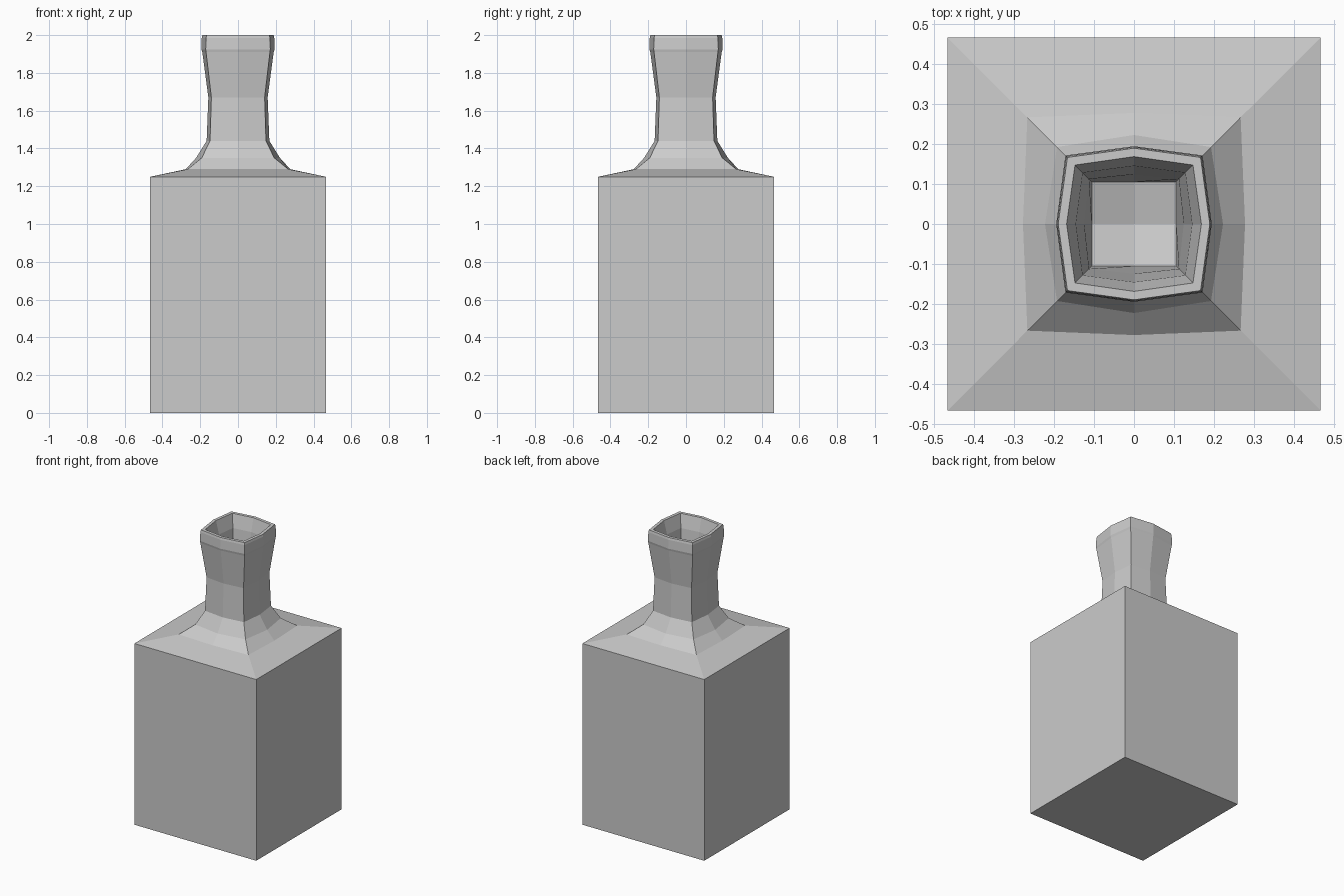
import bpy, bmesh

if "Cube" in bpy.data.objects:
    bpy.data.objects.remove(bpy.data.objects["Cube"])

# Cross-sections: (corner half-width, side-middle half-width, z), outside then down inside the neck
SECTIONS = [
    (0.465, 0.465, 0.0), (0.465, 0.465, 1.25),      # square body
    (0.266, 0.277, 1.29), (0.192, 0.222, 1.35),     # sloping shoulder
    (0.148, 0.166, 1.44), (0.141, 0.157, 1.67),     # neck
    (0.169, 0.189, 1.91), (0.171, 0.194, 1.925),    # lip
    (0.169, 0.192, 1.985), (0.166, 0.189, 2.0),
    (0.147, 0.168, 2.0), (0.128, 0.145, 1.91),      # inside of the neck
    (0.112, 0.124, 1.67), (0.105, 0.105, 1.45),
]
FLOOR_Z = 1.40


def ring(bm, c, m, z):
    points = [(-c, -c), (0, -m), (c, -c), (m, 0), (c, c), (0, m), (-c, c), (-m, 0)]
    return [bm.verts.new((x, y, z)) for x, y in points]


bm = bmesh.new()
rings = [ring(bm, *s) for s in SECTIONS]
for low, high in zip(rings, rings[1:]):
    for i in range(8):
        j = (i + 1) % 8
        bm.faces.new((low[i], low[j], high[j], high[i]))

# Flat base
bm.faces.new(rings[0][::-1])

# Dished floor inside the neck, four panels
centre = bm.verts.new((0, 0, FLOOR_Z))
inner = rings[-1]
for i in range(0, 8, 2):
    bm.faces.new((inner[i - 1], inner[i], inner[i + 1], centre))

bmesh.ops.recalc_face_normals(bm, faces=bm.faces)
mesh = bpy.data.meshes.new("bottle")
bm.to_mesh(mesh)
bm.free()
bottle = bpy.data.objects.new("bottle", mesh)
bpy.context.collection.objects.link(bottle)
